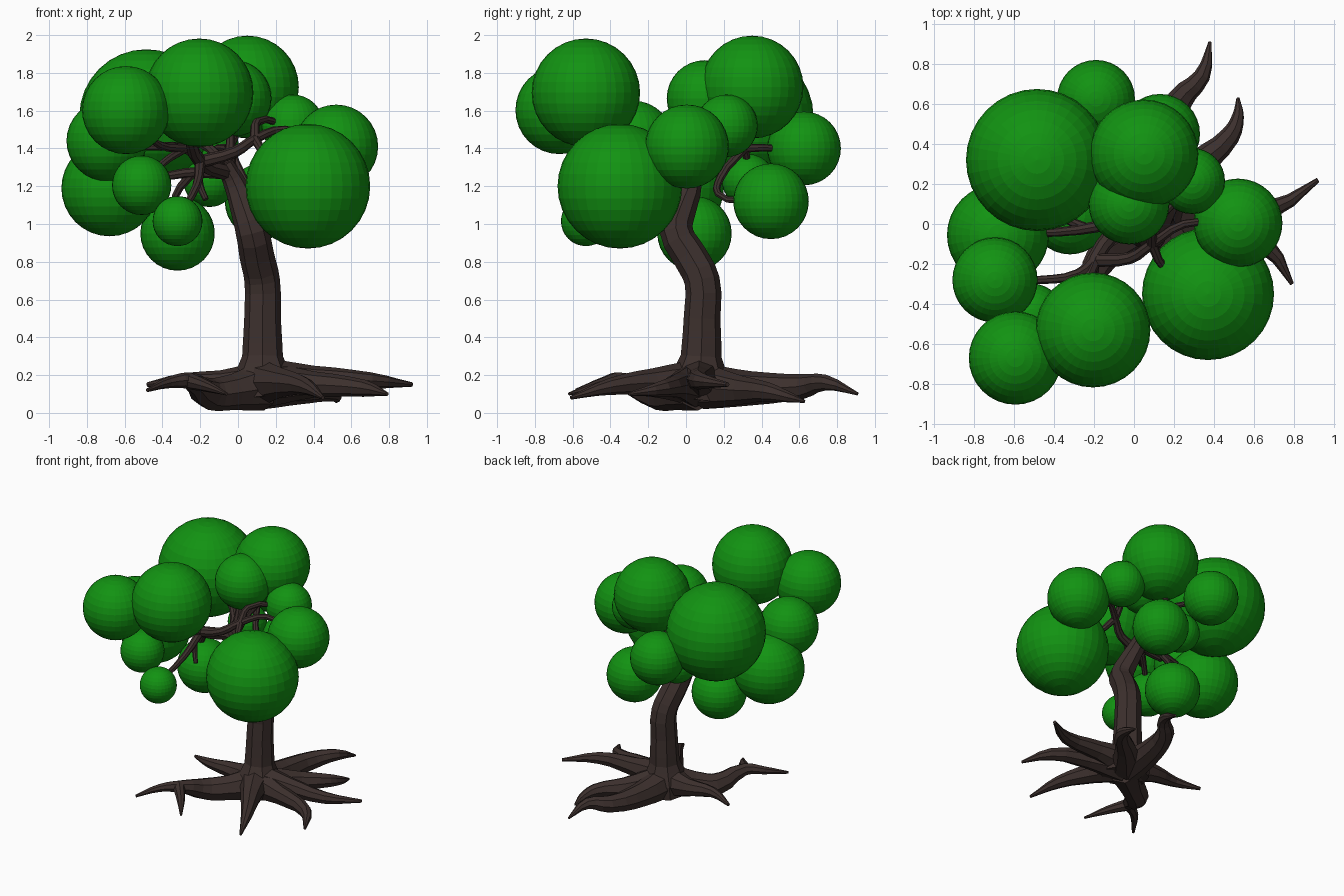
import bpy
from mathutils import Vector


def material(name, rgb):
    m = bpy.data.materials.new(name)
    m.diffuse_color = (*rgb, 1)
    return m


BARK = material("bark", (0.045, 0.029, 0.026))
LEAF = material("leaf", (0.006, 0.29, 0.006))


def limbs(name, paths):
    """Tapered eight-sided tubes; each path point is (x, y, z, radius)."""
    cu = bpy.data.curves.new(name, 'CURVE')
    cu.dimensions = '3D'
    cu.bevel_depth = 1.0
    cu.bevel_resolution = 2
    cu.resolution_u = 3
    cu.use_fill_caps = True
    for path in paths:
        s = cu.splines.new('BEZIER')
        s.bezier_points.add(len(path) - 1)
        s.use_smooth = False
        for bp, (x, y, z, r) in zip(s.bezier_points, path):
            bp.co = (x, y, z)
            bp.radius = r
            bp.handle_left_type = bp.handle_right_type = 'AUTO'
    tmp = bpy.data.objects.new(name + "_curve", cu)
    bpy.context.collection.objects.link(tmp)
    bpy.context.view_layer.update()
    dg = bpy.context.evaluated_depsgraph_get()
    me = bpy.data.meshes.new_from_object(tmp.evaluated_get(dg))
    bpy.data.objects.remove(tmp)
    me.materials.clear()
    me.materials.append(BARK)
    ob = bpy.data.objects.new(name, me)
    bpy.context.collection.objects.link(ob)
    return ob


def branch(start, *mids, end, r0=0.035, r1=0.016):
    pts = [start, *mids, end]
    n = len(pts) - 1
    return [(*p, r0 + (r1 - r0) * i / n) for i, p in enumerate(pts)]


# Trunk: flared base, S-bend, narrowing to the crown fork
limbs("trunk", [[
    (.13, .06, .07, .17), (.13, .07, .17, .165), (.13, .08, .3, .108),
    (.13, .085, .5, .097), (.128, .085, .7, .094), (.10, .02, .83, .092),
    (.075, -.05, .96, .088), (.035, -.02, 1.08, .076),
    (-.01, .02, 1.2, .062), (-.07, .0, 1.32, .045)]])

# Roots spreading from the base, the front-left one forking
fork = (-.26, -.36, .17, .045)
limbs("roots", [
    [(.13, .1, .14, .12), (.15, .35, .13, .09), (.23, .62, .14, .065),
     (.34, .74, .16, .042), (.38, .91, .1, .008)],
    [(.15, .1, .14, .12), (.33, .3, .12, .075), (.48, .44, .11, .05),
     (.52, .54, .085, .03), (.52, .63, .06, .008)],
    [(.15, .07, .17, .12), (.4, .07, .18, .07), (.7, .08, .17, .045),
     (.92, .22, .15, .012)],
    [(.15, .05, .15, .12), (.4, -.03, .15, .07), (.67, -.12, .13, .045),
     (.79, -.3, .1, .01)],
    [(.13, .04, .16, .12), (.24, -.18, .16, .075), (.36, -.4, .14, .045),
     (.45, -.61, .08, .01)],
    [(.12, .05, .14, .13), (-.03, -.06, .11, .095), (-.15, -.15, .1, .085),
     fork, (-.37, -.44, .16, .03), (-.48, -.58, .12, .01)],
    [fork, (-.16, -.48, .14, .03), (-.06, -.62, .1, .008)],
    [(.1, .07, .15, .12), (-.1, .1, .16, .065), (-.3, .09, .17, .038),
     (-.48, .16, .15, .012)],
])

# Branches reaching into the foliage
top = (-.05, .02, 1.27)
hub = (-.2, -.18, 1.33)
left = (-.28, -.25, 1.4)
right = (.09, -.1, 1.45)
back = (-.05, .31, 1.4)
limbs("branches", [
    branch(top, hub, (-.25, -.4, 1.5), end=(-.2, -.5, 1.65), r0=.045, r1=.02),
    branch(hub, (-.02, -.17, 1.38), right, (.25, 0, 1.5), end=(.48, 0, 1.43)),
    branch(right, (.1, -.02, 1.54), end=(.27, .18, 1.52), r0=.028),
    branch(right, (.145, -.21, 1.37), end=(.32, -.3, 1.25), r0=.025),
    branch(hub, (-.22, -.35, 1.2), end=(-.32, -.52, 1.03), r0=.03),
    branch((-.21, -.24, 1.28), (-.2, -.25, 1.2), end=(-.17, -.28, 1.13), r0=.022),
    branch(hub, left, (-.48, -.28, 1.41), end=(-.68, -.28, 1.44), r0=.03),
    branch(left, (-.42, -.42, 1.42), end=(-.56, -.6, 1.55), r0=.025),
    branch(left, (-.4, -.36, 1.32), end=(-.49, -.44, 1.22), r0=.024),
    branch(top, (-.28, -.03, 1.27), end=(-.6, -.05, 1.2)),
    branch((-.24, -.02, 1.27), (-.33, .02, 1.15), end=(-.33, .04, 1), r0=.025),
    branch(top, (-.15, .15, 1.4), end=(-.4, .28, 1.5)),
    branch(top, (-.04, .17, 1.38), back, end=(-.16, .55, 1.4)),
    branch(back, (.03, .18, 1.24), (.07, .17, 1.16), end=(.12, .35, 1.12), r0=.024),
    branch(back, end=(-.14, .34, 1.27), r0=.022),
    branch(back, (0, .33, 1.5), end=(.04, .35, 1.65), r0=.025),
    branch(top, (-.04, .06, 1.42), end=(-.03, .09, 1.6)),
])

# Foliage balls: x, y, z, radius
FOLIAGE = [
    (-.485, .32, 1.57, .355), (.05, .35, 1.725, .272), (-.19, .625, 1.4, .195),
    (.13, .45, 1.12, .2), (.29, .215, 1.52, .165), (.52, .005, 1.41, .222),
    (.37, -.35, 1.2, .33), (-.205, -.53, 1.695, .287), (-.593, -.67, 1.603, .233),
    (-.695, -.28, 1.44, .213), (-.68, -.055, 1.19, .255), (-.025, .1, 1.665, .202),
    (-.51, -.455, 1.205, .157), (-.32, -.53, 1.015, .132), (-.32, .045, .95, .197),
    (-.15, .33, 1.23, .14),
]
for i, (x, y, z, r) in enumerate(FOLIAGE):
    bpy.ops.mesh.primitive_uv_sphere_add(segments=32, ring_count=16, radius=r,
                                         location=Vector((x, y, z)))
    ball = bpy.context.object
    ball.name = f"foliage_{i + 1:02d}"
    ball.data.materials.append(LEAF)
